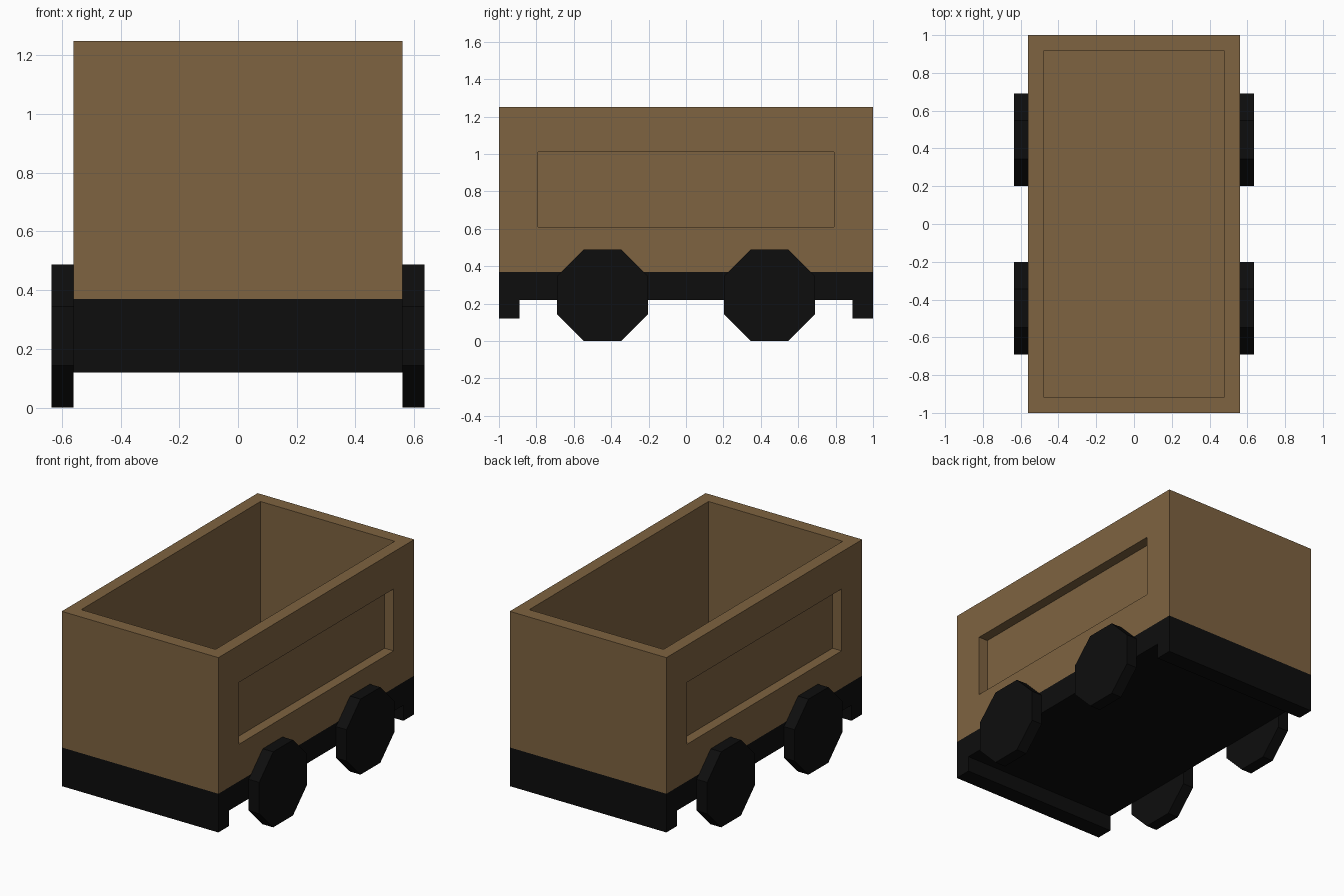
import bpy, bmesh, math
from mathutils import Matrix, Vector

if "Cube" in bpy.data.objects:
    bpy.data.objects.remove(bpy.data.objects["Cube"])


def material(name, color):
    m = bpy.data.materials.new(name)
    m.diffuse_color = color
    m.use_nodes = True
    m.node_tree.nodes["Principled BSDF"].inputs["Base Color"].default_value = m.diffuse_color
    return m


brown = material("brown_wood", (0.21, 0.125, 0.052, 1))
black = material("black_iron", (0.004, 0.004, 0.004, 1))


def finish(bm, name, mat):
    bmesh.ops.recalc_face_normals(bm, faces=bm.faces)
    mesh = bpy.data.meshes.new(name)
    bm.to_mesh(mesh)
    bm.free()
    mesh.materials.append(mat)
    obj = bpy.data.objects.new(name, mesh)
    bpy.context.collection.objects.link(obj)
    return obj


def recess(bm, face, scale, depth):
    """Frame a face with a smaller one and sink it inwards."""
    centre, normal = face.calc_center_median(), face.normal.copy()
    corners = [(v.co - centre) * Vector(scale) + centre for v in face.verts]
    # Matching corners survive the inset in the same loop order
    bmesh.ops.inset_region(bm, faces=[face], thickness=0.02)
    for v in face.verts:
        v.co = min(corners, key=lambda c: (c - v.co).length)
    sunk = bmesh.ops.extrude_discrete_faces(bm, faces=[face])["faces"][0]
    bmesh.ops.translate(bm, verts=sunk.verts, vec=-normal * depth)


# Open wooden box with a recessed panel on each long side
bm = bmesh.new()
bmesh.ops.create_cube(bm, size=1, matrix=Matrix.Translation((0, 0, 0.81))
                      @ Matrix.Diagonal((1.12, 2, 0.88, 1)))
bm.normal_update()
top = next(f for f in bm.faces if f.normal.z > 0.9)
sides = [f for f in bm.faces if abs(f.normal.x) > 0.9]
recess(bm, top, (0.48 / 0.56, 0.915, 1), 0.80)
for side in sides:
    recess(bm, side, (1, 0.79, 0.2 / 0.44), 0.065)
finish(bm, "cargo_box", brown)

# Chassis: side profile with a lowered buffer beam at each end
profile = [(-1, 0.37), (-1, 0.12), (-0.89, 0.12), (-0.89, 0.22),
           (0.89, 0.22), (0.89, 0.12), (1, 0.12), (1, 0.37)]
bm = bmesh.new()
face = bm.faces.new([bm.verts.new((-0.56, y, z)) for y, z in profile])
ext = bmesh.ops.extrude_face_region(bm, geom=[face])["geom"]
bmesh.ops.translate(bm, vec=(1.12, 0, 0),
                    verts=[g for g in ext if isinstance(g, bmesh.types.BMVert)])
finish(bm, "chassis", black)

# Octagonal wheels standing on a flat
apothem, width = 0.244, 0.075
radius = apothem / math.cos(math.pi / 8)
for side, sx in (("left", -1), ("right", 1)):
    for end, sy in (("front", -1), ("back", 1)):
        bm = bmesh.new()
        place = (Matrix.Translation((sx * (0.56 + width / 2), sy * 0.446, apothem))
                 @ Matrix.Rotation(math.pi / 2, 4, 'Y')
                 @ Matrix.Rotation(math.pi / 8, 4, 'Z'))
        bmesh.ops.create_cone(bm, cap_ends=True, segments=8, radius1=radius,
                              radius2=radius, depth=width, matrix=place)
        finish(bm, f"{end}_{side}_wheel", black)
